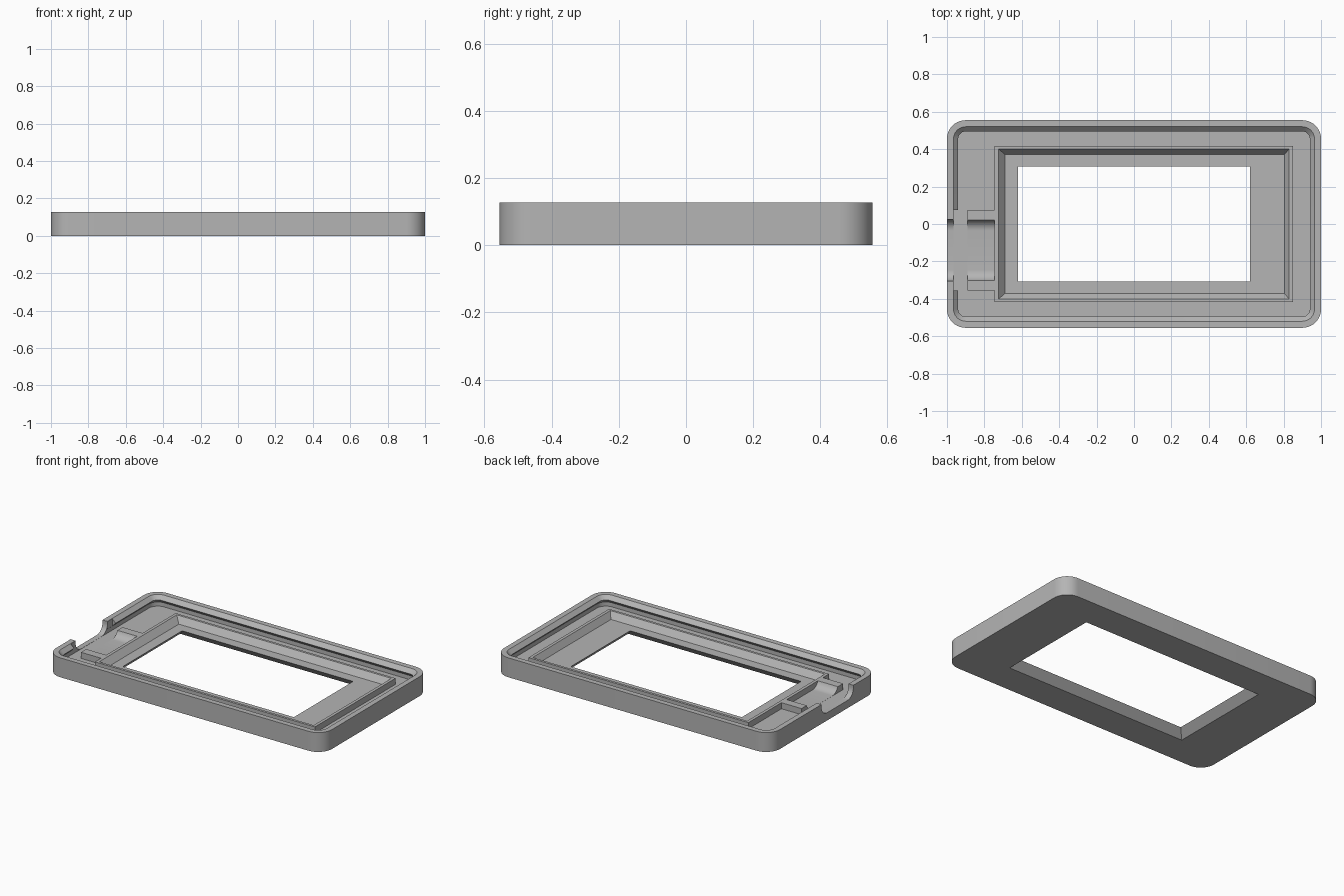
import bpy, bmesh
from math import sin, cos, pi, radians

if "Cube" in bpy.data.objects:
    bpy.data.objects.remove(bpy.data.objects["Cube"], do_unlink=True)

grey = bpy.data.materials.new("plain grey")
grey.use_nodes = True
colour = (0.46, 0.46, 0.46, 1)
grey.diffuse_color = colour
grey.node_tree.nodes["Principled BSDF"].inputs["Base Color"].default_value = colour

TOP, FLOOR, LIP = 0.127, 0.05, 0.09
STEPS = 10


def finish(name, bm):
    bmesh.ops.recalc_face_normals(bm, faces=bm.faces)
    mesh = bpy.data.meshes.new(name)
    bm.to_mesh(mesh)
    bm.free()
    obj = bpy.data.objects.new(name, mesh)
    bpy.context.collection.objects.link(obj)
    mesh.materials.append(grey)
    return obj


def rounded_loop(x0, x1, y0, y1, r):
    """Corner arcs of a rounded rectangle, counter-clockwise."""
    centres = [(x1 - r, y1 - r), (x0 + r, y1 - r), (x0 + r, y0 + r), (x1 - r, y0 + r)]
    pts = []
    for quarter, (cx, cy) in enumerate(centres):
        for i in range(STEPS + 1):
            a = (quarter + i / STEPS) * pi / 2
            pts.append((cx + r * cos(a), cy + r * sin(a)))
    return pts


def box(name, x0, x1, y0, y1, z0, z1):
    bm = bmesh.new()
    bmesh.ops.create_cube(bm, size=1)
    for v in bm.verts:
        v.co = ((x0 + x1) / 2 + v.co.x * (x1 - x0),
                (y0 + y1) / 2 + v.co.y * (y1 - y0),
                (z0 + z1) / 2 + v.co.z * (z1 - z0))
    return finish(name, bm)


def cut(obj, cutter):
    mod = obj.modifiers.new("cut", "BOOLEAN")
    mod.operation = "DIFFERENCE"
    mod.solver = "EXACT"
    mod.object = cutter
    bpy.context.view_layer.objects.active = obj
    bpy.ops.object.modifier_apply(modifier=mod.name)


def sym(x, y, r, z):
    return (-x, x, -y, y, r, z)


# Casing: outer wall, snap ridge, floor, screen frame and bevelled window
sections = [
    sym(1, 0.555, 0.1, 0),
    sym(1, 0.555, 0.1, TOP),
    sym(0.965, 0.52, 0.065, TOP),
    sym(0.94, 0.495, 0.04, TOP - 0.025),
    sym(0.965, 0.52, 0.065, TOP - 0.05),
    sym(0.965, 0.52, 0.065, FLOOR),
    (-0.745, 0.85, -0.418, 0.418, 0, FLOOR),
    (-0.745, 0.85, -0.418, 0.418, 0, LIP),
    (-0.725, 0.83, -0.402, 0.402, 0, LIP),
    (-0.69, 0.805, -0.372, 0.372, 0, FLOOR),
    sym(0.62, 0.307, 0, FLOOR),
    sym(0.667, 0.354, 0, 0),
]
bm = bmesh.new()
rings = [[bm.verts.new((x, y, s[5])) for x, y in rounded_loop(*s[:5])] for s in sections]
for k, ring in enumerate(rings):
    nxt = rings[(k + 1) % len(rings)]
    for i in range(len(ring)):
        j = (i + 1) % len(ring)
        bm.faces.new((ring[i], ring[j], nxt[j], nxt[i]))
bmesh.ops.remove_doubles(bm, verts=bm.verts, dist=0.0001)
casing = finish("casing", bm)

# Cable cradle between the side wall and the screen frame
cradle = box("cable_cradle", -0.89, -0.74, -0.355, 0.075, FLOOR - 0.005, LIP)

# Cable channel cutter with rounded lower corners
bm = bmesh.new()
ends = []
profile = rounded_loop(-0.305, 0.025, FLOOR + 0.001, 0.3, 0.06)
for x in (-1.1, -0.7455):
    ends.append([bm.verts.new((x, y, z)) for y, z in profile])
    bm.faces.new(ends[-1])
for i in range(len(profile)):
    j = (i + 1) % len(profile)
    bm.faces.new((ends[0][i], ends[0][j], ends[1][j], ends[1][i]))
channel = finish("channel_cutter", bm)

# Gap in the snap ridge beside the cable opening
gap = box("ridge_gap_cutter", -0.964, -0.92, -0.355, 0.075, FLOOR + 0.01, 0.2)

cut(casing, gap)
cut(casing, channel)
cut(cradle, channel)
for helper in (gap, channel):
    bpy.data.objects.remove(helper, do_unlink=True)

# Smooth rounded corners, crisp edges elsewhere
for obj in (casing, cradle):
    bpy.ops.object.select_all(action="DESELECT")
    obj.select_set(True)
    bpy.context.view_layer.objects.active = obj
    bpy.ops.object.shade_smooth_by_angle(angle=radians(30))
